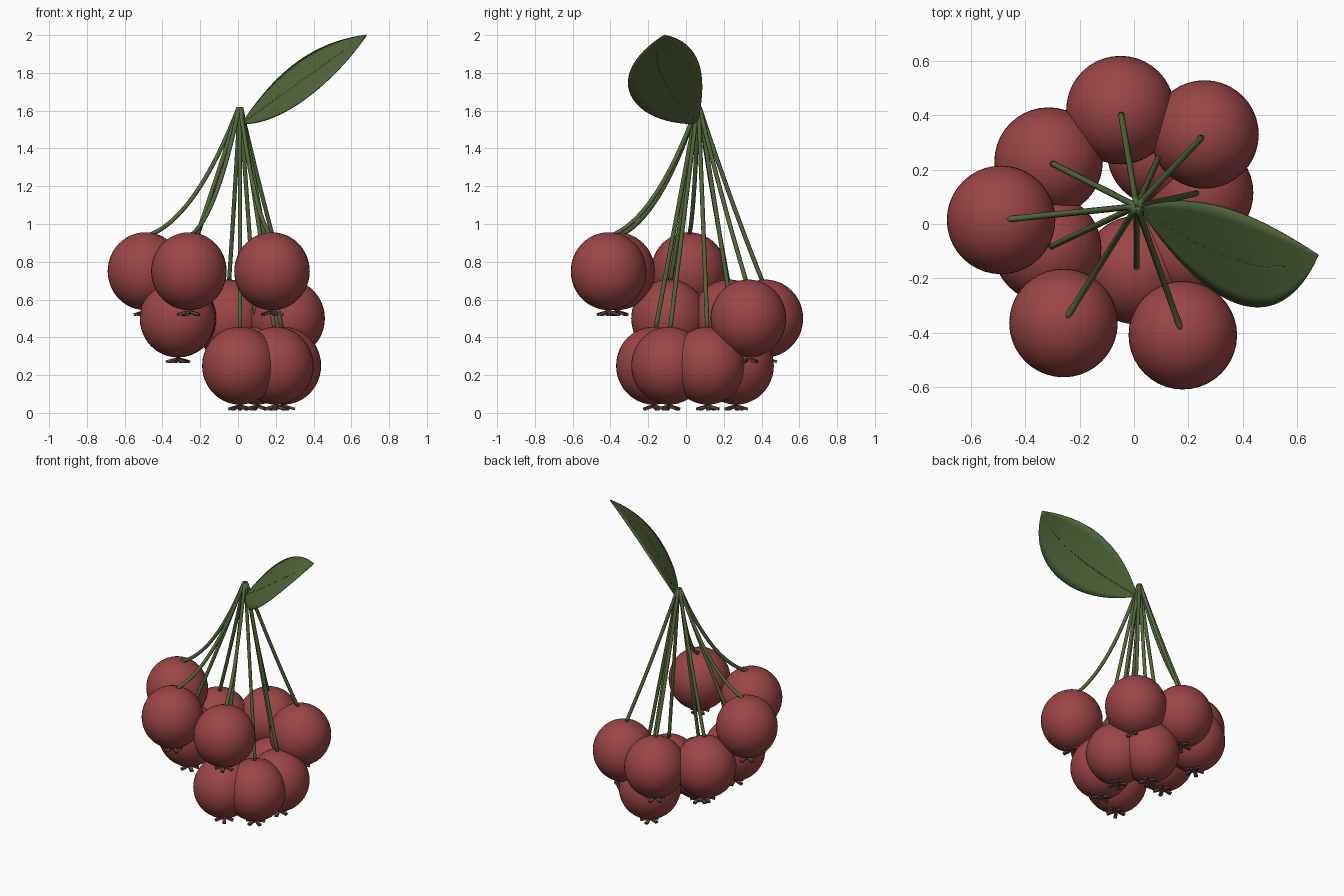
import bpy, bmesh, math
from mathutils import Vector, Matrix

if "Cube" in bpy.data.objects:
    bpy.data.objects.remove(bpy.data.objects["Cube"], do_unlink=True)


def material(name, rgb):
    m = bpy.data.materials.new(name)
    m.use_nodes = True
    m.diffuse_color = (*rgb, 1)
    bsdf = m.node_tree.nodes["Principled BSDF"]
    bsdf.inputs["Base Color"].default_value = (*rgb, 1)
    return m


BERRY = material("berry red", (0.33, 0.06, 0.062))
GREEN = material("stem green", (0.085, 0.14, 0.045))
LEAF = material("leaf green", (0.08, 0.135, 0.042))
BROWN = material("calyx brown", (0.12, 0.055, 0.045))


def finish(name, bm, mat, smooth=True):
    bmesh.ops.recalc_face_normals(bm, faces=bm.faces)
    me = bpy.data.meshes.new(name)
    bm.to_mesh(me)
    bm.free()
    me.materials.append(mat)
    for p in me.polygons:
        p.use_smooth = smooth
    ob = bpy.data.objects.new(name, me)
    bpy.context.collection.objects.link(ob)
    return ob


def bezier(points, t):
    """Point on a Bezier curve of any degree."""
    pts = [Vector(p) for p in points]
    while len(pts) > 1:
        pts = [a.lerp(b, t) for a, b in zip(pts, pts[1:])]
    return pts[0]


def tube(name, path, radius, mat, sides=10):
    """Round tube swept along a list of points, with capped ends."""
    bm = bmesh.new()
    rings = []
    for i, p in enumerate(path):
        d = path[min(i + 1, len(path) - 1)] - path[max(i - 1, 0)]
        u = d.cross(Vector((0.3, 1, 0.1))).normalized()
        v = d.cross(u).normalized()
        angles = [2 * math.pi * k / sides for k in range(sides)]
        rings.append([bm.verts.new(p + radius * (math.cos(a) * u + math.sin(a) * v))
                      for a in angles])
    for r, s in zip(rings, rings[1:]):
        for k in range(sides):
            n = (k + 1) % sides
            bm.faces.new((r[k], r[n], s[n], s[k]))
    bm.faces.new(rings[0])
    bm.faces.new(rings[-1])
    return finish(name, bm, mat)


def make_berry(name, c):
    bm = bmesh.new()
    bmesh.ops.create_uvsphere(bm, u_segments=40, v_segments=24, radius=0.2,
                              matrix=Matrix.Translation(c) @ Matrix.Diagonal((1, 1, 1.03, 1)))
    finish(name, bm, BERRY)


def make_calyx(name, c, turn):
    """Five narrow drooping sepals under a berry."""
    bm = bmesh.new()
    for k in range(5):
        m = (Matrix.Translation(c + Vector((0, 0, -0.212)))
             @ Matrix.Rotation(turn + k * math.tau / 5, 4, "Z")
             @ Matrix.Rotation(math.radians(16), 4, "Y")
             @ Matrix.Translation((0.033, 0, 0))
             @ Matrix.Diagonal((0.062, 0.022, 0.014, 1)))
        bmesh.ops.create_cube(bm, size=1, matrix=m)
    finish(name, bm, BROWN, False)


# Three tiers of berries: height, vertical and sideways stem bend, positions
TIERS = {
    "upper": (0.75, 0.86, 0.45, [(-0.49, 0.015), (-0.26, -0.365), (0.18, -0.41)]),
    "middle": (0.50, 0.56, 0.48, [(-0.05, 0.42), (0.26, 0.33), (-0.315, 0.23), (-0.32, -0.09)]),
    "lower": (0.25, 0.52, 0.48, [(0.01, -0.17), (0.2, -0.09), (0.24, 0.115), (0.1, 0.265)]),
}
HUB = Vector((0.01, 0.065, 1.615))
for tier, (z, drop, out, spots) in TIERS.items():
    for i, (x, y) in enumerate(spots):
        c = Vector((x, y, z))
        make_berry(f"{tier}_berry_{i + 1}", c)
        make_calyx(f"{tier}_calyx_{i + 1}", c, 0.3 + 0.5 * i)
        # Stem leaves the hub, sweeps out and drops into the berry's top
        flat = Vector((x - HUB.x, y - HUB.y, 0))
        start = HUB + flat.normalized() * 0.008
        end = HUB + flat * 0.965
        end.z = z + 0.19
        bend = start + flat * out
        bend.z = start.z + (end.z - start.z) * drop
        path = [bezier((start, bend, end), t / 20) for t in range(21)]
        tube(f"{tier}_stem_{i + 1}", path, 0.0115, GREEN)

# Leaf blade lofted between two curved edges
BASE, TIP = (0.02, 0.06, 1.53), (0.68, -0.115, 2.0)
BACK_EDGE = (BASE, (0.24, 0.135, 1.87), (0.46, 0.03, 1.97), TIP)
FRONT_EDGE = (BASE, (0.25, -0.3, 1.525), (0.53, -0.46, 1.78), TIP)
ROWS, COLS = 24, 8
bm = bmesh.new()
grid = []
for r in range(ROWS + 1):
    a, b = bezier(BACK_EDGE, r / ROWS), bezier(FRONT_EDGE, r / ROWS)
    grid.append([bm.verts.new(a.lerp(b, k / COLS)) for k in range(COLS + 1)])
for r, s in zip(grid, grid[1:]):
    for k in range(COLS):
        bm.faces.new((r[k], r[k + 1], s[k + 1], s[k]))
bmesh.ops.remove_doubles(bm, verts=bm.verts, dist=0.0005)
leaf = finish("leaf_blade", bm, LEAF)
solid = leaf.modifiers.new("thickness", "SOLIDIFY")
solid.thickness = 0.006
solid.offset = 0

# Thin midrib along the middle of the blade
rib = [bezier(BACK_EDGE, t / 24).lerp(bezier(FRONT_EDGE, t / 24), 0.52) for t in range(20)]
tube("leaf_midrib", rib, 0.0045, GREEN, 8)

# Short stalk joining the leaf to the stem bundle
tube("leaf_stalk", [HUB + Vector((0, 0, -0.04)), Vector((0.014, 0.062, 1.55)), Vector(BASE)],
     0.008, GREEN, 8)
